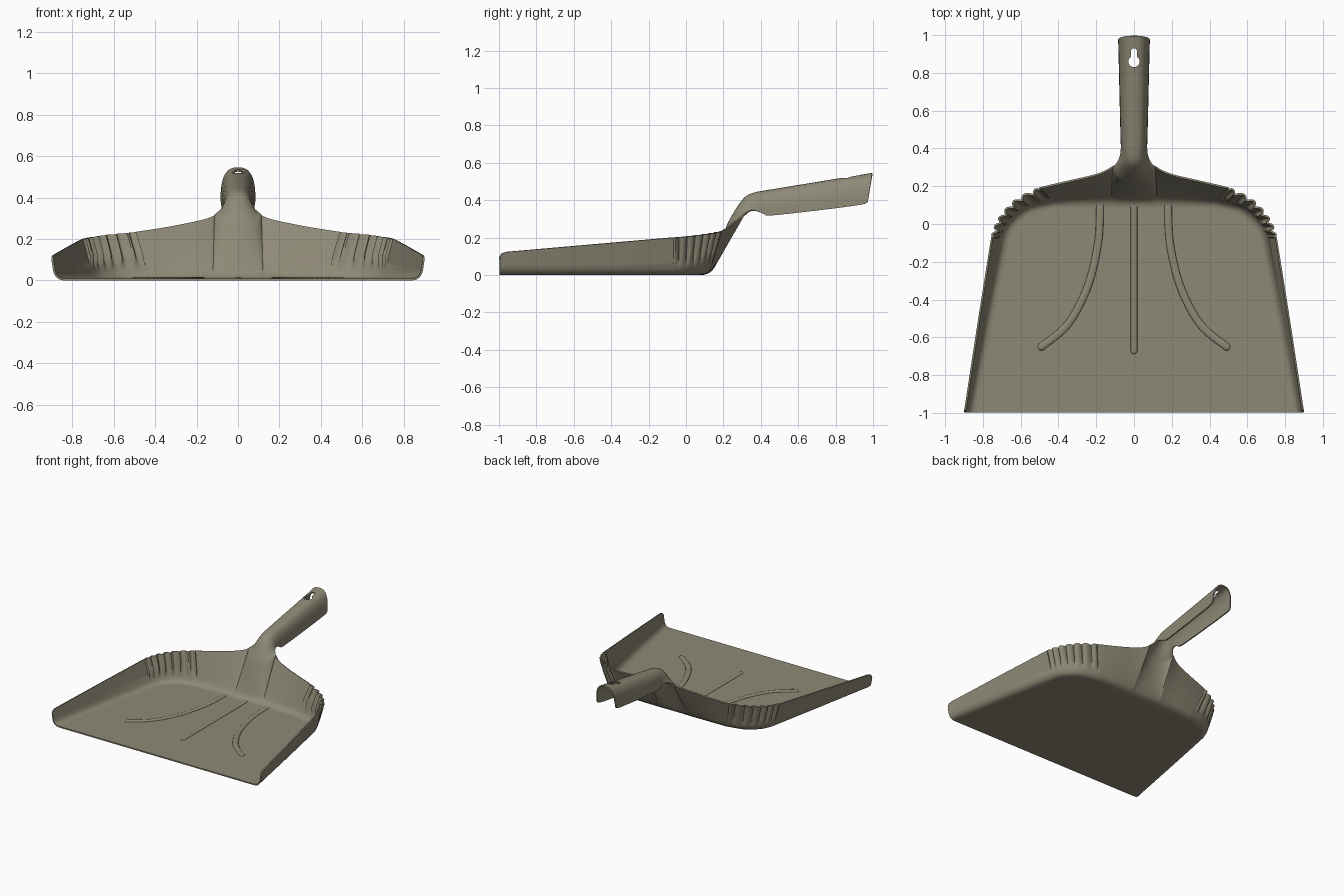
import bpy, bmesh, math
from mathutils import Vector

cube = bpy.data.objects.get("Cube")
if cube:
    bpy.data.objects.remove(cube, do_unlink=True)

plastic = bpy.data.materials.new("olive_grey_plastic")
plastic.use_nodes = True
COLOUR = (0.27, 0.25, 0.18, 1)
plastic.diffuse_color = COLOUR
plastic.node_tree.nodes["Principled BSDF"].inputs["Base Color"].default_value = COLOUR

FLOOR = 0.005      # middle of the sheet
SHEET = 0.01       # sheet thickness
FLUTES = 7


def spline(points, steps):
    """Smooth run through points of any dimension."""
    out = []
    for i in range(len(points) - 1):
        a, b = points[max(i - 1, 0)], points[i]
        c, d = points[i + 1], points[min(i + 2, len(points) - 1)]
        for k in range(steps):
            t = k / steps
            out.append(tuple(
                q + 0.5 * t * (r - p + t * (2 * p - 5 * q + 4 * r - s + t * (3 * (q - r) + s - p)))
                for p, q, r, s in zip(a, b, c, d)))
    return out + [tuple(points[-1])]


def make_object(name, bm):
    mesh = bpy.data.meshes.new(name)
    bm.to_mesh(mesh)
    bm.free()
    obj = bpy.data.objects.new(name, mesh)
    bpy.context.collection.objects.link(obj)
    mesh.materials.append(plastic)
    return obj


def activate(obj):
    bpy.ops.object.select_all(action='DESELECT')
    obj.select_set(True)
    bpy.context.view_layer.objects.active = obj


# Wall stations, front to neck: rim x, y, z and floor corner x, y
side = [(0.895, -0.997, 0.095, 0.88, -0.997), (0.894, -0.985, 0.115, 0.878, -0.985),
        (0.89, -0.96, 0.123, 0.873, -0.96), (0.82, -0.5, 0.163, 0.785, -0.5),
        (0.752, -0.07, 0.2, 0.7, -0.07)]
corner = [side[-1], (0.715, 0.025, 0.208, 0.66, 0.01), (0.625, 0.125, 0.22, 0.57, 0.085),
          (0.5, 0.19, 0.232, 0.43, 0.12)]
back = [corner[-1], (0.35, 0.225, 0.255, 0.32, 0.126), (0.22, 0.255, 0.28, 0.22, 0.127),
        (0.15, 0.28, 0.297, 0.16, 0.127), (0.11, 0.305, 0.315, 0.12, 0.127)]

# Handle sections: half width, edge y, z, crown y, z, roundness power
sections = spline([(0.11, 0.305, 0.315, 0.225, 0.27, 1), (0.085, 0.33, 0.335, 0.255, 0.325, 0.95),
                   (0.072, 0.355, 0.345, 0.29, 0.38, 0.9), (0.066, 0.385, 0.34, 0.325, 0.418, 0.85),
                   (0.065, 0.42, 0.325, 0.37, 0.437, 0.8), (0.067, 0.48, 0.32, 0.46, 0.453, 0.75),
                   (0.077, 0.9, 0.37, 0.9, 0.525, 0.75), (0.079, 0.972, 0.39, 0.996, 0.541, 0.75)], 5)
ARCH = 20
angles = [math.pi * (0.5 - k / ARCH) for k in range(ARCH + 1)]


def arch_point(section, a):
    w, ey, ez, cy, cz, p = section
    s, c = math.sin(a), max(math.cos(a), 0)
    u = c ** p if c > 1e-6 else 0
    return Vector((math.copysign(w * abs(s) ** p, s), ey + (cy - ey) * u, ez + (cz - ez) * u))


def wall_column(station, flute=0.0):
    """Points from the floor, round the fillet and up to the rim."""
    rim = Vector(station[:3])
    base = Vector((station[3], station[4], FLOOR))
    out = Vector((rim.x - base.x, rim.y - base.y, 0)).normalized()
    up = rim - base
    start = base - out * 0.045
    end = base + up * min(0.5, 0.05 / up.length)
    points = [start - out * 0.02]
    for k in range(7):
        t = k / 6
        points.append(start * (1 - t) ** 2 + base * 2 * t * (1 - t) + end * t * t)
    for k in range(1, 9):
        t = k / 8
        points.append(end.lerp(rim, t) + out * flute * min(1, t * 2.5))
    return points


# Right-hand half of the wall, then the arch under the handle, then the mirror
half = [wall_column(s) for s in side]
run = spline(corner, 20)
for i, s in enumerate(run[1:-1], 1):
    wave = abs(math.sin(math.pi * FLUTES * i / (len(run) - 1)))
    half.append(wall_column(s, -0.022 + 0.026 * wave))
half += [wall_column(s) for s in spline(back, 4)]
middle = []
for a in angles[1:-1]:
    p = arch_point(sections[0], a)
    middle.append(wall_column((p.x, p.y, p.z, 0.12 * math.sin(a), 0.127)))
mirrored = [[Vector((-p.x, p.y, p.z)) for p in col] for col in reversed(half)]
columns = half + middle + mirrored

bm = bmesh.new()
grid = [[bm.verts.new(p) for p in col] for col in columns]


def skin(rows):
    for a, b in zip(rows, rows[1:]):
        for k in range(len(a) - 1):
            bm.faces.new((a[k], b[k], b[k + 1], a[k + 1]))


skin(grid)
bm.faces.new([col[0] for col in reversed(grid)])
# Handle grows from the top of the middle columns
first = len(half) - 1
rows = [[col[-1] for col in grid[first:first + ARCH + 1]]]
rows += [[bm.verts.new(arch_point(s, a)) for a in angles] for s in sections[1:]]
skin(rows)
bmesh.ops.recalc_face_normals(bm, faces=bm.faces)
pan = make_object("pan_and_handle", bm)

# Keyhole cutter for hanging
bm = bmesh.new()
outline = [(0.03 * math.cos(math.radians(d)), 0.86 + 0.03 * math.sin(math.radians(d)))
           for d in range(120, 421, 15)]
outline += [(0.015, 0.92), (0.008, 0.93), (-0.008, 0.93), (-0.015, 0.92)]
face = bm.faces.new([bm.verts.new((x, y, 0.3)) for x, y in outline])
top = bmesh.ops.extrude_face_region(bm, geom=[face])["geom"]
bmesh.ops.translate(bm, vec=(0, 0, 0.4), verts=[v for v in top if isinstance(v, bmesh.types.BMVert)])
bmesh.ops.recalc_face_normals(bm, faces=bm.faces)
cutter = make_object("keyhole_cutter", bm)
cutter.hide_render = True

activate(pan)
solid = pan.modifiers.new("thickness", 'SOLIDIFY')
solid.thickness = SHEET
solid.offset = 0
hole = pan.modifiers.new("keyhole", 'BOOLEAN')
hole.operation = 'DIFFERENCE'
hole.solver = 'EXACT'
hole.object = cutter
for name in ("thickness", "keyhole"):
    bpy.ops.object.modifier_apply(modifier=name)
bpy.data.objects.remove(cutter, do_unlink=True)
activate(pan)
bpy.ops.object.shade_smooth_by_angle(angle=math.radians(40))


# Raised ribs on the floor
def rib(name, points, width):
    curve = bpy.data.curves.new(name, 'CURVE')
    curve.dimensions = '3D'
    curve.bevel_depth = width
    curve.bevel_resolution = 3
    curve.use_fill_caps = True
    path = spline(points, 8)
    tip = Vector(path[-1])
    line = curve.splines.new('POLY')
    caps = [(0.5, 0.85), (0.85, 0.5), (0.98, 0.2)]
    direction = (tip - Vector(path[-2])).normalized()
    extra = [(tip + direction * width * f, r) for f, r in caps]
    every = [(Vector(p), 1) for p in path] + extra
    line.points.add(len(every) - 1)
    for point, (p, r) in zip(line.points, every):
        point.co = (p.x, p.y, 0, 1)
        point.radius = r
    obj = bpy.data.objects.new(name, curve)
    bpy.context.collection.objects.link(obj)
    curve.materials.append(plastic)
    obj.location.z = SHEET
    obj.scale.z = 0.4
    activate(obj)
    bpy.ops.object.convert(target='MESH')
    bpy.ops.object.shade_smooth_by_angle(angle=math.radians(50))


rib("centre_rib", [(0, 0.1), (0, -0.3), (0, -0.67)], 0.018)
bend = [(0.18, 0.1), (0.19, -0.1), (0.245, -0.33), (0.35, -0.53), (0.49, -0.65)]
for label, sign in (("left", 1), ("right", -1)):
    rib(label + "_rib", [(sign * x, y) for x, y in bend], 0.02)
